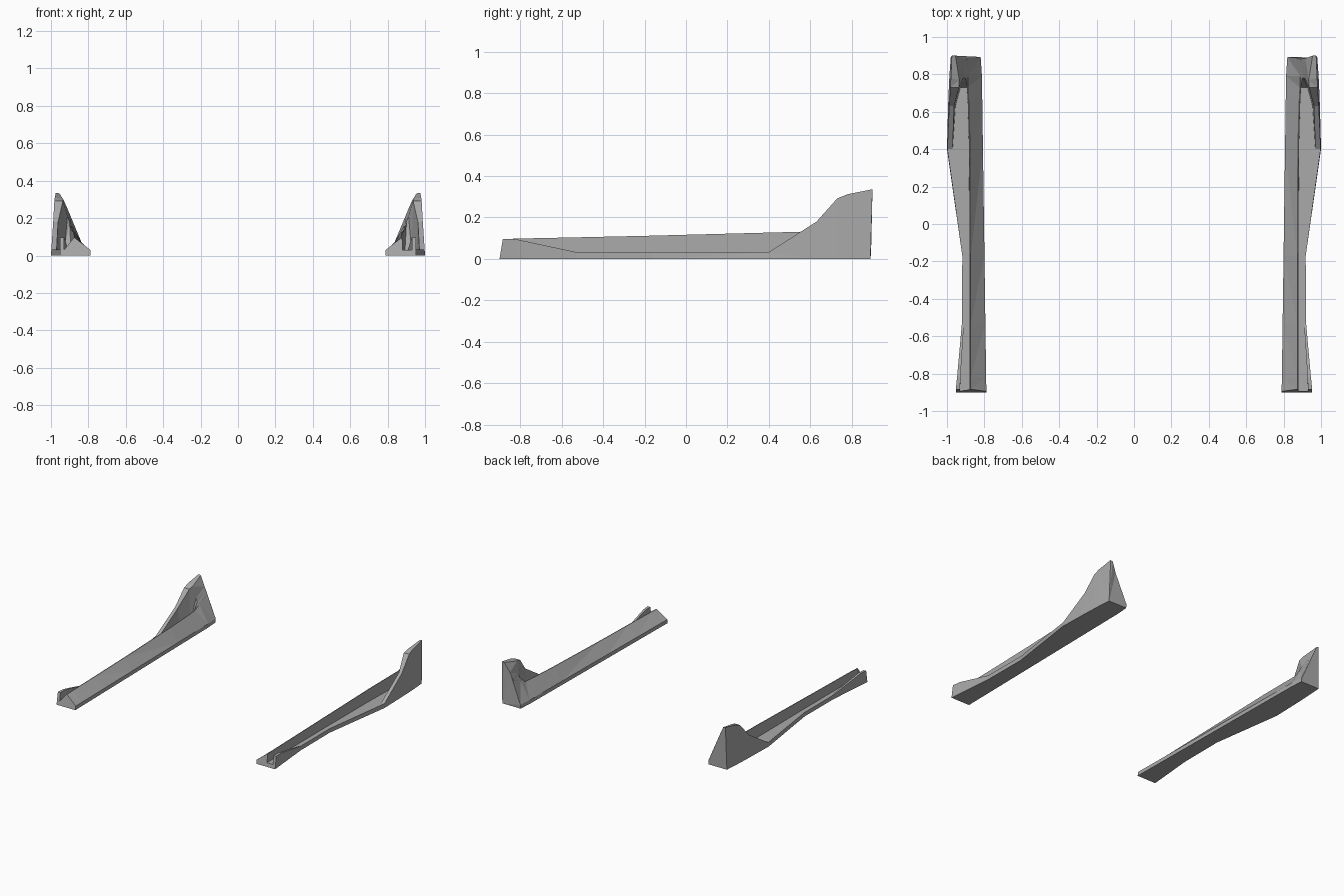
import bpy
import bmesh

cube = bpy.data.objects.get("Cube")
if cube:
    bpy.data.objects.remove(cube, do_unlink=True)

grey = bpy.data.materials.new("satin_grey")
grey.use_nodes = True
GREY = (0.4, 0.4, 0.4, 1)
grey.diffuse_color = GREY
grey.node_tree.nodes["Principled BSDF"].inputs["Base Color"].default_value = GREY

FLOOR = 0.03

# Stations: y, ridge x, ridge z, trough outer x, wall inner x, wall outer x, wall height, base x
STATIONS = [
    (-0.90, 0.873, 0.095, 0.93, 0.93, 0.953, 0.095, 0.953),
    (-0.82, 0.873, 0.098, 0.928, 0.928, 0.946, 0.095, 0.946),
    (-0.53, 0.873, 0.104, 0.909, 0.909, 0.92, 0.033, 0.92),
    (-0.17, 0.873, 0.112, 0.907, 0.907, 0.918, 0.032, 0.918),
    (0.40, 0.876, 0.127, 0.97, 0.97, 0.998, 0.033, 1.0),
    (0.63, 0.882, 0.133, 0.955, 0.962, 0.988, 0.18, 0.994),
    (0.73, 0.887, 0.137, 0.928, 0.936, 0.982, 0.292, 0.99),
]


def section(y, rx, rz, tx, wx, ox, top, bx):
    """Closed cross-section: sloped sill, trough and outer wall."""
    inner = 0.802 + 0.014 * y
    profile = [(inner, 0), (inner, FLOOR), (rx, rz), (rx + 0.005, rz),
               (rx + 0.006, FLOOR), (tx, FLOOR), (wx, top), (ox, top), (bx, 0)]
    lean = 0.17 if y < -0.85 else 0     # raked front end
    return [(x, y + lean * z, z) for x, z in profile]


# Rear sections close the trough and turn the wall into a solid fin
REAR = [
    [(0.813, 0.79, 0), (0.813, 0.79, 0.03), (0.889, 0.79, 0.16), (0.894, 0.785, 0.17),
     (0.901, 0.78, 0.18), (0.912, 0.78, 0.21), (0.934, 0.77, 0.3), (0.979, 0.78, 0.312),
     (0.987, 0.79, 0)],
    [(0.82, 0.89, 0), (0.82, 0.893, 0.03), (0.889, 0.877, 0.19), (0.893, 0.877, 0.205),
     (0.9, 0.88, 0.222), (0.915, 0.885, 0.258), (0.955, 0.9, 0.332), (0.974, 0.9, 0.336),
     (0.98, 0.89, 0)],
]


def build_skirt(name, side):
    bm = bmesh.new()
    rings = [section(*s) for s in STATIONS] + REAR
    loops = [[bm.verts.new((side * x, y, z)) for x, y, z in ring] for ring in rings]
    for a, b in zip(loops, loops[1:]):
        for i in range(len(a)):
            j = (i + 1) % len(a)
            bm.faces.new((a[i], a[j], b[j], b[i]))
    # End caps
    bm.faces.new(loops[0])
    bm.faces.new(loops[-1])
    bmesh.ops.triangulate(bm, faces=bm.faces[:])
    bmesh.ops.recalc_face_normals(bm, faces=bm.faces[:])
    mesh = bpy.data.meshes.new(name)
    bm.to_mesh(mesh)
    bm.free()
    mesh.materials.append(grey)
    obj = bpy.data.objects.new(name, mesh)
    bpy.context.collection.objects.link(obj)


build_skirt("left_side_skirt", 1)
build_skirt("right_side_skirt", -1)
